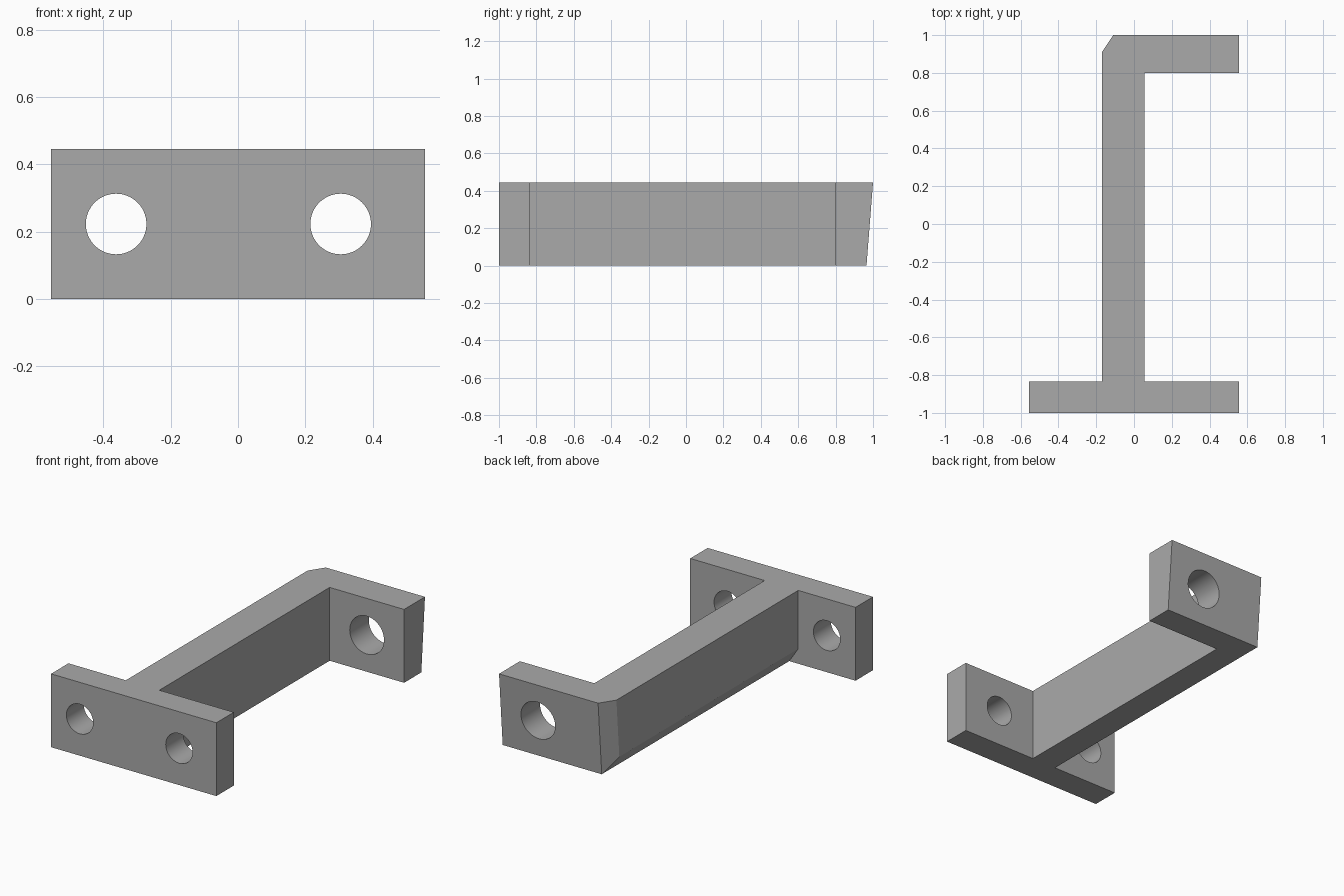
import bpy, bmesh, math
from mathutils import Vector

if "Cube" in bpy.data.objects:
    bpy.data.objects.remove(bpy.data.objects["Cube"])

H = 0.445          # overall height
grey = bpy.data.materials.new("plain grey")
grey.diffuse_color = (0.4, 0.4, 0.4, 1)
grey.use_nodes = True
grey.node_tree.nodes["Principled BSDF"].inputs["Base Color"].default_value = grey.diffuse_color


def prism(name, outline):
    """Extrude a flat outline from z = 0 to the full height."""
    bm = bmesh.new()
    face = bm.faces.new([bm.verts.new((x, y, 0)) for x, y in outline])
    top = bmesh.ops.extrude_face_region(bm, geom=[face])["geom"]
    bmesh.ops.translate(bm, vec=(0, 0, H),
                        verts=[v for v in top if isinstance(v, bmesh.types.BMVert)])
    bmesh.ops.recalc_face_normals(bm, faces=bm.faces)
    mesh = bpy.data.meshes.new(name)
    bm.to_mesh(mesh)
    bm.free()
    mesh.materials.append(grey)
    obj = bpy.data.objects.new(name, mesh)
    bpy.context.collection.objects.link(obj)
    return obj


def slice_off(obj, a, b, c, inside=Vector((0, 0, 0.3))):
    """Cut away everything beyond the plane through a, b and c, and cap it."""
    a, b, c = Vector(a), Vector(b), Vector(c)
    normal = (b - a).cross(c - a).normalized()
    if normal.dot(inside - a) > 0:
        normal.negate()
    bm = bmesh.new()
    bm.from_mesh(obj.data)
    cut = bmesh.ops.bisect_plane(bm, geom=bm.verts[:] + bm.edges[:] + bm.faces[:],
                                 dist=1e-5, plane_co=a, plane_no=normal, clear_outer=True)
    bmesh.ops.holes_fill(bm, edges=[e for e in bm.edges if e.is_boundary], sides=0)
    bmesh.ops.recalc_face_normals(bm, faces=bm.faces)
    bm.to_mesh(obj.data)
    bm.free()


def combine(obj, other, operation):
    mod = obj.modifiers.new(operation.title(), 'BOOLEAN')
    mod.operation = operation
    mod.solver = 'EXACT'
    mod.object = other
    bpy.context.view_layer.objects.active = obj
    bpy.ops.object.modifier_apply(modifier=mod.name)
    bpy.data.objects.remove(other)


def drill(obj, x, y, radius):
    bpy.ops.mesh.primitive_cylinder_add(vertices=64, radius=radius, depth=0.5,
                                        location=(x, y, H / 2),
                                        rotation=(math.pi / 2, 0, 0))
    cutter = bpy.context.object
    cutter.name = "hole_cutter"
    cutter.data.materials.append(grey)
    combine(obj, cutter, 'DIFFERENCE')


# Web and rear flange in one L-shaped prism
bracket = prism("bracket", [(-0.17, -0.9), (0.055, -0.9), (0.055, 0.8),
                            (0.555, 0.8), (0.555, 1), (-0.17, 1)])
# Leaning back face, sloped rear corner, and bevel under the left side of the web
low_corner, high_corner = (-0.11, 0.965, 0), (-0.11, 1, H)
slice_off(bracket, low_corner, high_corner, (0.555, 1, H))
slice_off(bracket, low_corner, high_corner, (-0.17, 0.91, H))
slice_off(bracket, low_corner, (-0.11, -0.9, 0), (-0.17, 0, 0.09))

# Front mounting plate
plate = prism("front_plate", [(-0.555, -1), (0.555, -1), (0.555, -0.833), (-0.555, -0.833)])
combine(bracket, plate, 'UNION')

# Bolt holes: two in the front plate, a larger one in the rear flange
for x, y, radius in [(-0.362, -0.95, 0.09), (0.305, -0.95, 0.09), (0.305, 0.9, 0.115)]:
    drill(bracket, x, y, radius)

bpy.ops.object.select_all(action='DESELECT')
bracket.select_set(True)
bpy.context.view_layer.objects.active = bracket
bpy.ops.object.shade_smooth_by_angle(angle=math.radians(20))
